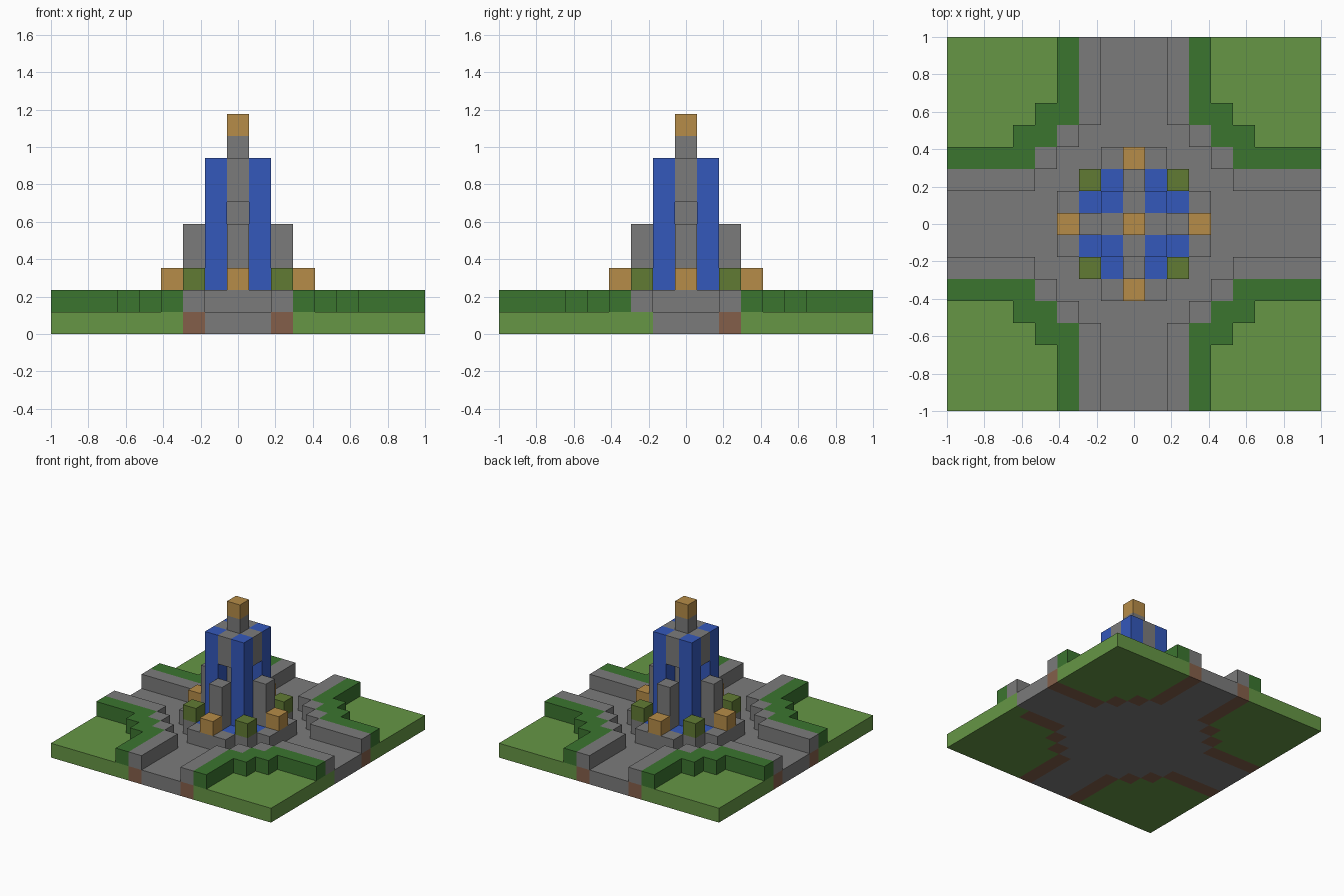
import bpy
import bmesh
from mathutils import Vector

cube = bpy.data.objects.get("Cube")
if cube:
    bpy.data.objects.remove(cube, do_unlink=True)

HALF = 8                      # blocks on each side of the middle block
S = 2 / (2 * HALF + 1)        # block size


def linear(c):
    c /= 255
    return c / 12.92 if c <= 0.04045 else ((c + 0.055) / 1.055) ** 2.4


def material(name, *rgb):
    m = bpy.data.materials.new(name)
    m.use_nodes = True
    col = (*[linear(c) for c in rgb], 1)
    m.diffuse_color = col
    bsdf = m.node_tree.nodes["Principled BSDF"]
    bsdf.inputs["Base Color"].default_value = col
    bsdf.inputs["Roughness"].default_value = 0.9
    return m


grass = material("grass green", 102, 150, 69)
leaf = material("hedge green", 59, 117, 47)
stone = material("stone grey", 123, 123, 123)
gold = material("lamp gold", 182, 140, 72)
water = material("water blue", 52, 88, 187)
moss = material("moss olive", 97, 123, 52)
dirt = material("dirt brown", 132, 95, 74)

blocks = {}                   # block position -> part name
part_material = {}


def put(part, mat, quarter, bottom, top):
    """Stack blocks on the given plan cells, mirrored into all four quarters."""
    part_material[part] = mat
    for a, b in quarter:
        for x in {a, -a}:
            for y in {b, -b}:
                for z in range(bottom, top):
                    blocks[x, y, z] = part


def both(cells):
    """Add the same cells reflected over the diagonal."""
    return set(cells) | {(b, a) for a, b in cells}


# Garden plan for one quarter
plan = [(a, b) for a in range(HALF + 1) for b in range(HALF + 1)]
wall = [(a, b) for a, b in plan
        if min(a, b) >= 2 and (a + b == 7 or (min(a, b) == 2 and a + b > 7))]
paving = [(a, b) for a, b in plan if min(a, b) < 2 or a + b < 7]
hedge = [(a, b) for a, b in plan
         if min(a, b) >= 3 and (a + b in (8, 9) or (min(a, b) == 3 and a + b > 9))]

put("lawn", grass, set(plan) - set(paving) - set(wall), 0, 1)
put("paving", stone, paving, 0, 1)
put("wall_footing", dirt, wall, 0, 1)
blocks[HALF, -2, 0] = "lawn"  # one turfed footing end
put("path_wall", stone, wall, 1, 2)
put("hedge", leaf, hedge, 1, 2)

# Fountain basin with its rim, lamps and mossy corners
put("basin_rim", stone, both([(3, 0), (3, 1), (2, 2)]), 1, 2)
put("basin_water", water, both([(1, 1), (2, 1)]), 1, 2)
put("rim_lamp", gold, both([(3, 0)]), 2, 3)
put("mossy_block", moss, [(2, 2)], 2, 3)

# Tower: spouts, falling water at the corners, upper panels and core
put("spout_pillar", stone, both([(2, 0)]), 1, 5)
put("falling_water", water, [(1, 1)], 2, 8)
put("tower_base", stone, both([(1, 0)]), 1, 2)
put("tower_panel", stone, both([(1, 0)]), 6, 8)
put("tower_core", stone, [(0, 0)], 1, 9)
put("tower_lamp", gold, [(0, 0)], 9, 10)


def build(part):
    """Make one object from the exposed faces of a part's blocks."""
    bm = bmesh.new()
    for cell in [c for c, p in blocks.items() if p == part]:
        centre = Vector(cell) + Vector((0, 0, 0.5))
        for axis in range(3):
            for sign in (-1, 1):
                n = Vector((0, 0, 0))
                n[axis] = sign
                if tuple(int(v) for v in Vector(cell) + n) in blocks:
                    continue
                u = Vector((0, 0, 0))
                u[(axis + 1) % 3] = 0.5
                v = n.cross(u)
                mid = centre + n / 2
                corners = (mid - u - v, mid + u - v, mid + u + v, mid - u + v)
                bm.faces.new([bm.verts.new(c * S) for c in corners])
    bmesh.ops.remove_doubles(bm, verts=bm.verts, dist=S / 100)
    mesh = bpy.data.meshes.new(part)
    bm.to_mesh(mesh)
    bm.free()
    mesh.materials.append(part_material[part])
    bpy.context.collection.objects.link(bpy.data.objects.new(part, mesh))


for part in part_material:
    if part in blocks.values():
        build(part)
